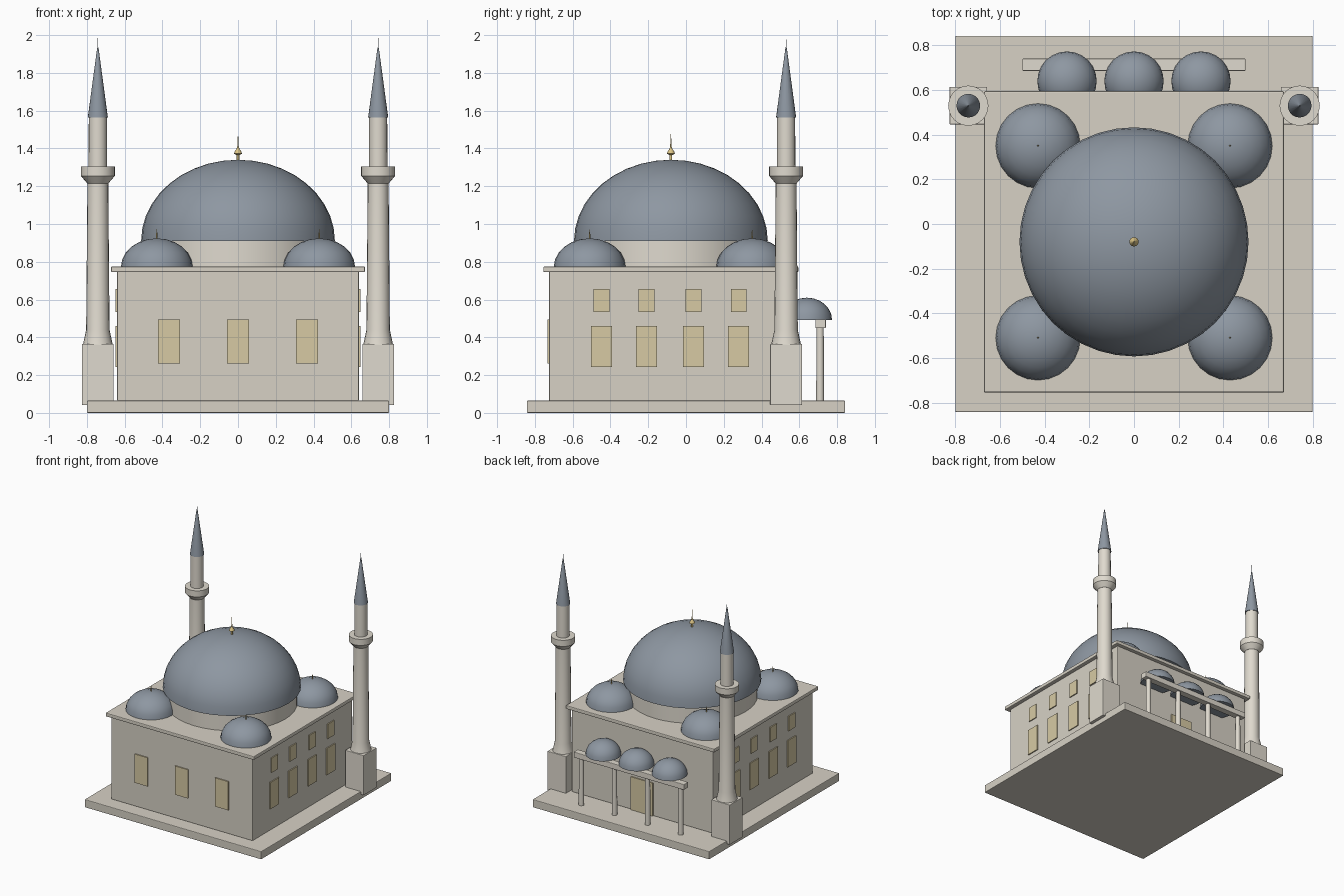
import bpy
import bmesh
from math import cos, sin, pi, radians
from mathutils import Matrix, Vector

cube = bpy.data.objects.get("Cube")
if cube:
    bpy.data.objects.remove(cube, do_unlink=True)


def material(name, rgb):
    mat = bpy.data.materials.new(name)
    mat.use_nodes = True
    mat.diffuse_color = (*rgb, 1)
    mat.node_tree.nodes["Principled BSDF"].inputs["Base Color"].default_value = (*rgb, 1)
    return mat


STONE = material("warm stone", (0.68, 0.64, 0.56))
PALE = material("pale stone", (0.74, 0.70, 0.62))
LEAD = material("blue grey lead", (0.27, 0.31, 0.36))
GLASS = material("amber window", (0.68, 0.59, 0.37))
GOLD = material("gold", (0.72, 0.56, 0.24))


def finish(name, bm, mat, smooth=False):
    mesh = bpy.data.meshes.new(name)
    bmesh.ops.recalc_face_normals(bm, faces=bm.faces)
    bm.to_mesh(mesh)
    bm.free()
    mesh.materials.append(mat)
    if smooth:
        mesh.shade_smooth()
        mesh.set_sharp_from_angle(angle=radians(32))
    obj = bpy.data.objects.new(name, mesh)
    bpy.context.collection.objects.link(obj)
    return obj


def box(name, centre, size, mat, bevel=0.0):
    bm = bmesh.new()
    bmesh.ops.create_cube(bm, size=1, matrix=Matrix.Translation(centre) @ Matrix.Diagonal((*size, 1)))
    obj = finish(name, bm, mat)
    if bevel:
        mod = obj.modifiers.new("soft edges", "BEVEL")
        mod.width = bevel
        mod.segments = 2
    return obj


def lathe(name, x, y, profile, mat, sides):
    """Turn a list of (radius, height) points around a vertical axis."""
    bm = bmesh.new()
    verts = [bm.verts.new((x + r, y, z)) for r, z in profile]
    edges = [bm.edges.new(pair) for pair in zip(verts, verts[1:])]
    bmesh.ops.spin(bm, geom=verts + edges, cent=Vector((x, y, 0)), axis=(0, 0, 1),
                   angle=2 * pi, steps=sides)
    bmesh.ops.remove_doubles(bm, verts=bm.verts, dist=0.0002)
    return finish(name, bm, mat, smooth=True)


def dome(name, x, y, z, radius, height, sides):
    rings = sides // 4
    curve = [(radius * cos(i / rings * pi / 2), z + height * sin(i / rings * pi / 2))
             for i in range(rings + 1)]
    return lathe(name, x, y, [(0, z)] + curve, LEAD, sides)


# Platform, hall and cornice
MID = -0.08
box("platform", (0, 0, 0.0325), (1.6, 1.685, 0.065), STONE, 0.005)
box("hall", (0, MID, 0.41), (1.28, 1.29, 0.69), STONE, 0.004)
box("cornice", (0, MID, 0.76), (1.344, 1.35, 0.03), STONE, 0.006)

# Main dome on its drum, with finial
lathe("drum", 0, MID, [(0, 0.77), (0.485, 0.77), (0.485, 0.913), (0, 0.913)], PALE, 40)
dome("main_dome", 0, MID, 0.91, 0.513, 0.43, 40)
lathe("main_finial", 0, MID, [(0, 1.33), (0.007, 1.33), (0.007, 1.365), (0.021, 1.372),
      (0.018, 1.383), (0.008, 1.397), (0.004, 1.41), (0, 1.49)], GOLD, 12)

# Corner domes
for x in (-0.43, 0.43):
    for y in (MID - 0.43, MID + 0.43):
        dome("corner_dome", x, y, 0.772, 0.19, 0.152, 24)
        lathe("corner_finial", x, y, [(0.004, 0.915), (0.003, 0.95), (0, 0.975)], GOLD, 8)

# Minarets
for side, x in (("right", -0.742), ("left", 0.742)):
    y = 0.53
    box(side + "_minaret_plinth", (x, y, 0.203), (0.168, 0.168, 0.325), PALE, 0.003)
    lathe(side + "_minaret_shaft", x, y, [(0, 0.36), (0.078, 0.365), (0.062, 0.44),
          (0.055, 1.225), (0, 1.225)], PALE, 20)
    lathe(side + "_minaret_balcony", x, y, [(0, 1.215), (0.056, 1.215), (0.09, 1.255),
          (0.09, 1.305), (0, 1.305)], PALE, 24)
    lathe(side + "_minaret_turret", x, y, [(0.049, 1.3), (0.048, 1.57)], PALE, 20)
    lathe(side + "_minaret_spire", x, y, [(0, 1.565), (0.053, 1.565), (0.004, 1.93),
          (0.002, 1.935), (0, 2.0)], LEAD, 20)

# Front windows and back door
for x in (-0.365, 0, 0.365):
    box("front_window", (x, -0.729, 0.378), (0.118, 0.009, 0.235), GLASS)
box("back_door", (0, 0.569, 0.2), (0.2, 0.009, 0.27), GLASS)

# Side windows in two rows
for x in (-0.644, 0.644):
    for y in (-0.448, -0.209, 0.04, 0.279):
        box("lower_side_window", (x, y, 0.352), (0.009, 0.111, 0.218), GLASS)
        box("upper_side_window", (x, y, 0.595), (0.009, 0.084, 0.12), GLASS)

# Back porch: columns, beam and three small domes
for x in (-0.45, -0.15, 0.15, 0.45):
    lathe("porch_column", x, 0.71, [(0.021, 0.06), (0.019, 0.46)], PALE, 16)
box("porch_beam", (0, 0.713, 0.472), (1.0, 0.055, 0.046), PALE, 0.004)
for x in (-0.3, 0, 0.3):
    dome("porch_dome", x, 0.64, 0.493, 0.133, 0.117, 24)
